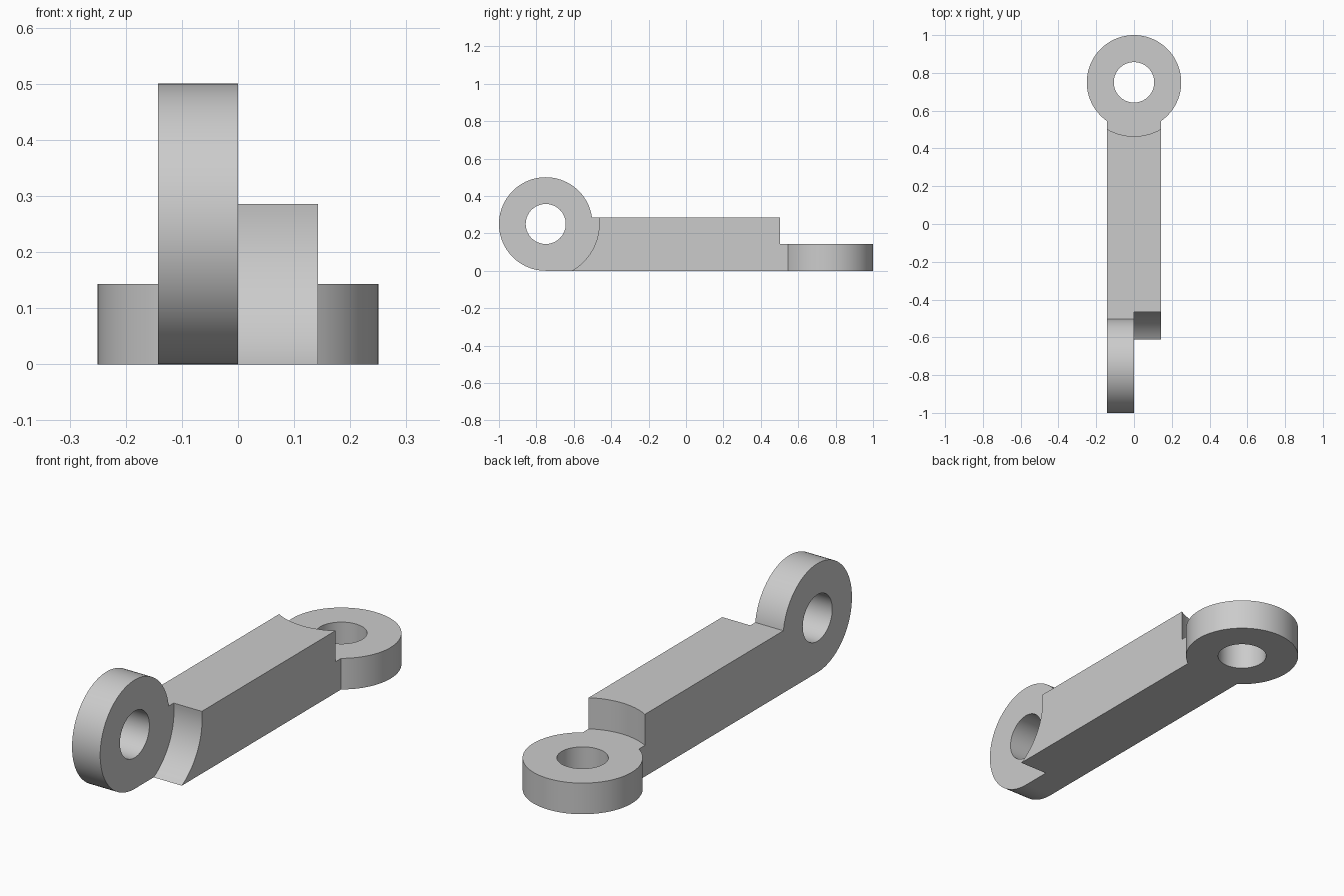
import bpy
import math
from mathutils import Matrix

cube = bpy.data.objects.get("Cube")
if cube:
    bpy.data.objects.remove(cube, do_unlink=True)

# Main dimensions
HALF = 1 / 7          # half of the bar width, and the thickness of each eye
EYE = 0.75            # distance of each eye centre from the middle
R_EYE = 0.25
R_HOLE = 0.107
R_RELIEF = 2 / 7      # clearance around each eye
SIDES = 96

grey = bpy.data.materials.new("plain_grey")
grey.use_nodes = True
colour = (0.6, 0.6, 0.6, 1)
grey.diffuse_color = colour
grey.node_tree.nodes["Principled BSDF"].inputs["Base Color"].default_value = colour


def box(name, low, high):
    centre = [(a + b) / 2 for a, b in zip(low, high)]
    bpy.ops.mesh.primitive_cube_add(size=1, location=centre)
    ob = bpy.context.object
    ob.name = name
    ob.data.transform(Matrix.Diagonal([b - a for a, b in zip(low, high)] + [1]))
    return ob


def disc(name, radius, start, end, axis):
    """Cylinder between start and end, around the front (X) or rear (Z) eye."""
    bpy.ops.mesh.primitive_cylinder_add(vertices=SIDES, radius=radius, depth=end - start)
    ob = bpy.context.object
    ob.name = name
    middle = (start + end) / 2
    if axis == "X":
        ob.data.transform(Matrix.Rotation(math.pi / 2, 4, "Y"))
        ob.location = (middle, -EYE, R_EYE)
    else:
        ob.location = (0, EYE, middle)
    return ob


def combine(target, tool, operation):
    tool.hide_render = True
    mod = target.modifiers.new(operation, "BOOLEAN")
    mod.operation = operation
    mod.solver = "EXACT"
    mod.object = tool
    bpy.context.view_layer.objects.active = target
    bpy.ops.object.modifier_apply(modifier=mod.name)
    bpy.data.objects.remove(tool, do_unlink=True)


# Bar running between the two eye centres
link = box("link_arm", (-HALF, -EYE, 0), (HALF, EYE, 2 * HALF))

# Each eye: full disc, clearance cut on one side, then the pin hole
for axis, start, end in (("X", -HALF, 0), ("Z", 0, HALF)):
    combine(link, disc("eye", R_EYE, start, end + 0.05, axis), "UNION")
    combine(link, disc("relief", R_RELIEF, end, end + 0.4, axis), "DIFFERENCE")
    combine(link, disc("hole", R_HOLE, start - 0.2, end + 0.2, axis), "DIFFERENCE")

link.data.materials.clear()
link.data.materials.append(grey)
for face in link.data.polygons:
    face.material_index = 0

# Smooth round walls, crisp edges
bpy.ops.object.select_all(action="DESELECT")
link.select_set(True)
bpy.context.view_layer.objects.active = link
bpy.ops.object.shade_smooth_by_angle(angle=math.radians(30))
